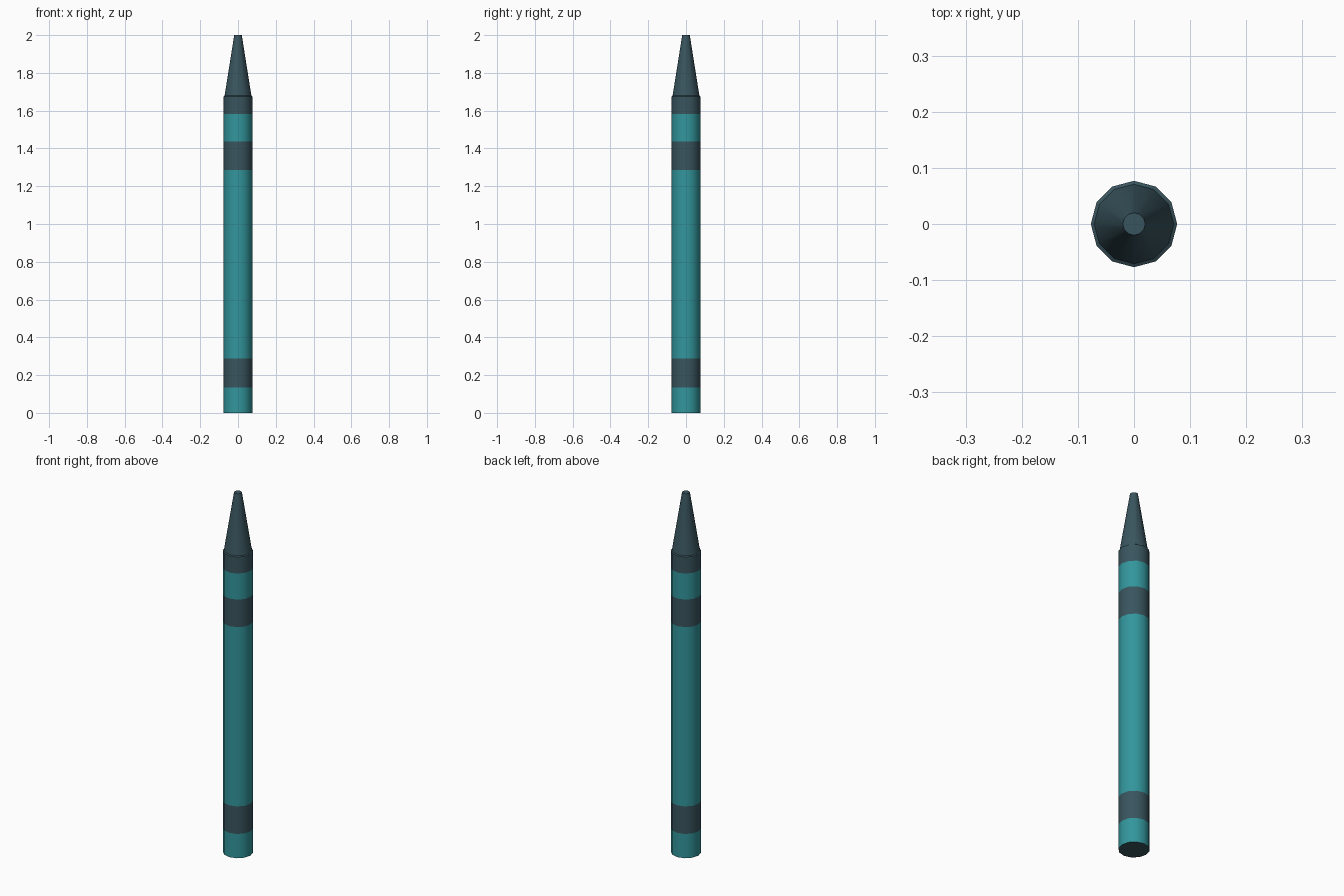
import bpy, bmesh
from math import cos, sin, tau, radians

cube = bpy.data.objects.get("Cube")
if cube:
    bpy.data.objects.remove(cube)

SIDES = 12
RADIUS = 0.077
SHOULDER = 1.675


def material(name, colour):
    mat = bpy.data.materials.new(name)
    mat.use_nodes = True
    mat.diffuse_color = colour
    mat.node_tree.nodes["Principled BSDF"].inputs["Base Color"].default_value = colour
    return mat


teal = material("teal paper", (0.032, 0.305, 0.335, 1))
slate = material("dark slate wax", (0.041, 0.090, 0.112, 1))


def lathe(name, profile, mats, cap_bottom=False, cap_top=False):
    """Spin (radius, height) points; mats gives one slot per band."""
    bm = bmesh.new()
    rings = [[bm.verts.new((r * cos(tau * i / SIDES), r * sin(tau * i / SIDES), z))
              for i in range(SIDES)] for r, z in profile]
    for lower, upper, slot in zip(rings, rings[1:], mats):
        for i in range(SIDES):
            j = (i + 1) % SIDES
            bm.faces.new((lower[i], lower[j], upper[j], upper[i])).material_index = slot
    if cap_bottom:
        bm.faces.new(rings[0][::-1]).material_index = 1
    if cap_top:
        bm.faces.new(rings[-1]).material_index = 1
    mesh = bpy.data.meshes.new(name)
    bm.to_mesh(mesh)
    bm.free()
    mesh.materials.append(teal)
    mesh.materials.append(slate)
    obj = bpy.data.objects.new(name, mesh)
    bpy.context.collection.objects.link(obj)
    bpy.ops.object.select_all(action="DESELECT")
    obj.select_set(True)
    bpy.context.view_layer.objects.active = obj
    bpy.ops.object.shade_smooth_by_angle(angle=radians(35))
    return obj


# Paper wrapper: alternating teal and slate bands over a dark wax base
heights = (0, 0.135, 0.288, 1.285, 1.438, 1.583, SHOULDER)
lathe("wrapper", [(RADIUS, z) for z in heights],
      [i % 2 for i in range(len(heights) - 1)], cap_bottom=True)

# Wax tip: narrow shoulder ledge, then a long cone with a flat end
lathe("wax_tip", [(RADIUS, SHOULDER), (0.071, SHOULDER + 0.004), (0.02, 2.0)],
      (1, 1), cap_top=True)
